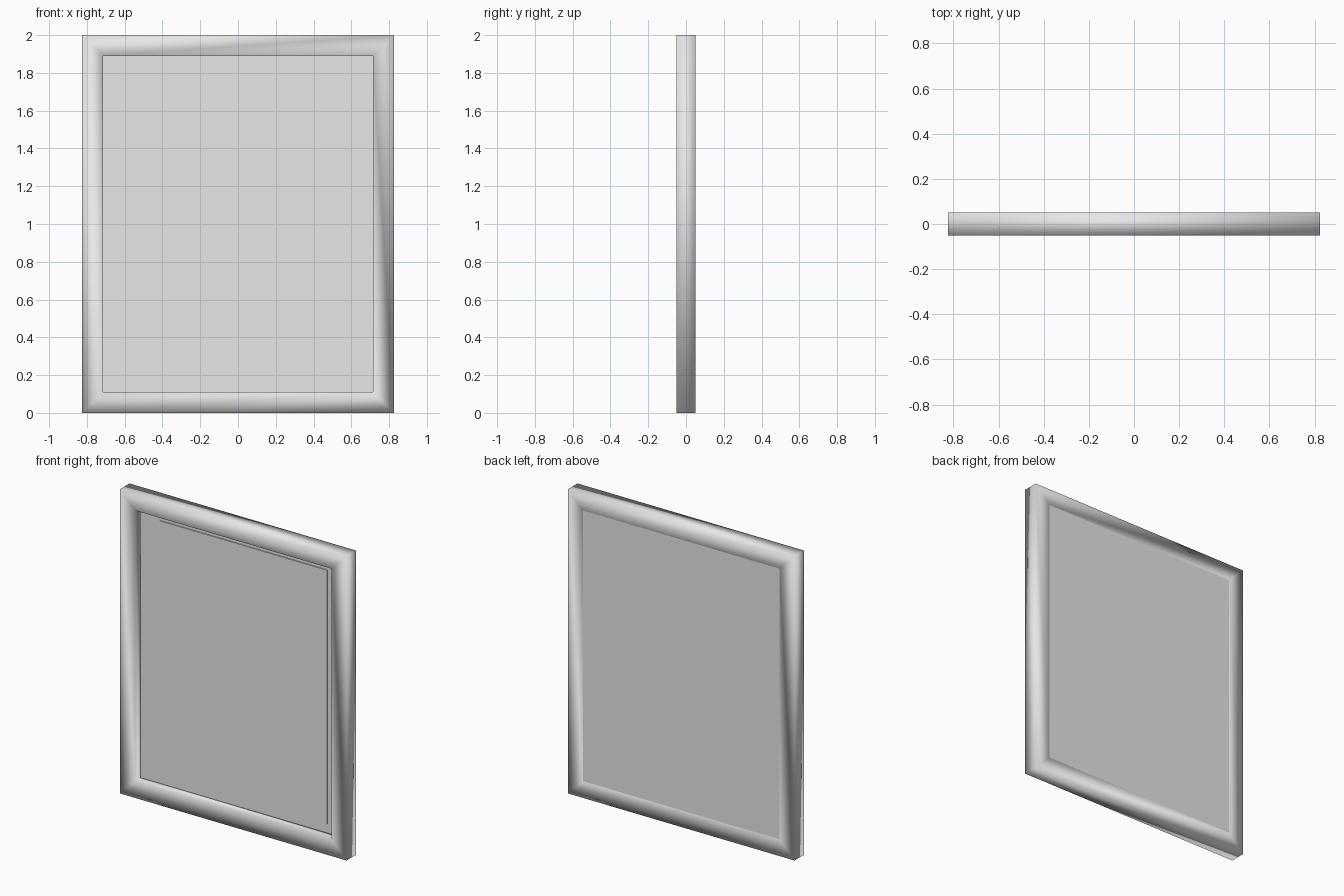
import bpy
import bmesh

cube = bpy.data.objects.get("Cube")
if cube:
    bpy.data.objects.remove(cube, do_unlink=True)

# One neutral grey for the whole piece
grey = bpy.data.materials.new("light_grey")
grey.use_nodes = True
colour = (0.8, 0.8, 0.8, 1)
grey.diffuse_color = colour
grey.node_tree.nodes["Principled BSDF"].inputs["Base Color"].default_value = colour

HALF_W, HEIGHT, HALF_D = 0.825, 2.0, 0.05
BORDER = 0.11


def finish(name, bm, smooth=False):
    bmesh.ops.recalc_face_normals(bm, faces=bm.faces)
    for face in bm.faces:
        face.smooth = smooth
    mesh = bpy.data.meshes.new(name)
    bm.to_mesh(mesh)
    bm.free()
    mesh.materials.append(grey)
    obj = bpy.data.objects.new(name, mesh)
    bpy.context.collection.objects.link(obj)
    return obj


def box(name, x0, x1, y0, y1, z0, z1):
    bm = bmesh.new()
    bmesh.ops.create_cube(bm, size=1)
    bmesh.ops.scale(bm, vec=(x1 - x0, y1 - y0, z1 - z0), verts=bm.verts)
    bmesh.ops.translate(bm, vec=((x0 + x1) / 2, (y0 + y1) / 2, (z0 + z1) / 2), verts=bm.verts)
    return finish(name, bm)


# Mitred frame: a rectangular profile carried round the four corners
bm = bmesh.new()
profile = [(0, -HALF_D), (BORDER, -HALF_D), (BORDER, HALF_D), (0, HALF_D)]
rings = []
for sx, sz in [(-1, -1), (1, -1), (1, 1), (-1, 1)]:
    rings.append([bm.verts.new((sx * (HALF_W - inset), y,
                                HEIGHT / 2 + sz * (HEIGHT / 2 - inset)))
                  for inset, y in profile])
for i in range(4):
    a, b = rings[i], rings[(i + 1) % 4]
    for j in range(4):
        k = (j + 1) % 4
        bm.faces.new((a[j], a[k], b[k], b[j]))
finish("frame", bm, smooth=True)

# Recessed backing panel, flush with the rear of the frame
inner = HALF_W - BORDER
box("backing_panel", -inner, inner, 0.01, HALF_D, BORDER, HEIGHT - BORDER)

# Thin picture sheet, set slightly off centre
box("picture_sheet", -0.575, 0.645, 0.004, 0.01, 0.17, 1.84)
